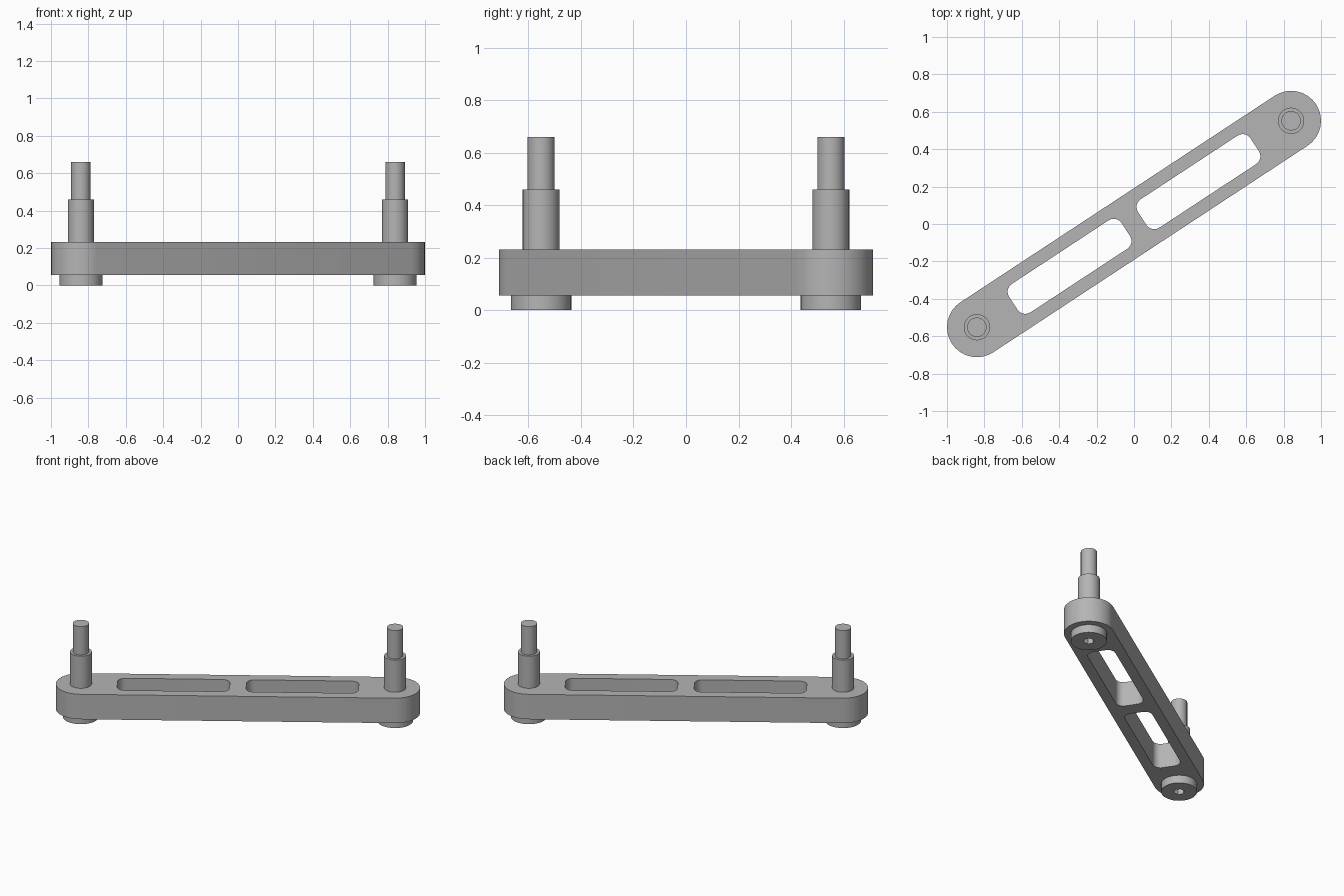
import bpy, bmesh, math
from mathutils import Vector, Matrix

cube = bpy.data.objects.get("Cube")
if cube:
    bpy.data.objects.remove(cube, do_unlink=True)

END = Vector((0.84, 0.552))      # pin centre
ANGLE = math.atan2(END.y, END.x)
REACH = END.length
BAR_R = 0.16
BAR_LOW, BAR_TOP = 0.056, 0.232

grey = bpy.data.materials.new("satin grey")
grey.use_nodes = True
colour = (0.46, 0.46, 0.46, 1)
grey.diffuse_color = colour
grey.node_tree.nodes["Principled BSDF"].inputs["Base Color"].default_value = colour


def finish(name, bm):
    bmesh.ops.recalc_face_normals(bm, faces=bm.faces)
    mesh = bpy.data.meshes.new(name)
    bm.to_mesh(mesh)
    bm.free()
    mesh.materials.append(grey)
    obj = bpy.data.objects.new(name, mesh)
    bpy.context.collection.objects.link(obj)
    bpy.ops.object.select_all(action='DESELECT')
    obj.select_set(True)
    bpy.context.view_layer.objects.active = obj
    bpy.ops.object.shade_smooth_by_angle(angle=math.radians(35))
    return obj


def rounded_rect(x0, x1, half, r, steps):
    """Outline of a rectangle with rounded corners, counter-clockwise."""
    corners = [(x1 - r, half - r), (x0 + r, half - r),
               (x0 + r, r - half), (x1 - r, r - half)]
    pts = []
    for i, (cx, cy) in enumerate(corners):
        for k in range(steps + 1):
            a = (i + k / steps) * math.pi / 2
            p = Vector((cx + r * math.cos(a), cy + r * math.sin(a)))
            if not pts or (p - pts[-1]).length > 1e-4:
                pts.append(p)
    if (pts[0] - pts[-1]).length < 1e-4:
        pts.pop()
    return pts


def extrude_outlines(name, outlines, low, top):
    """Flat plate with holes: filled outlines pulled up to a thickness."""
    bm = bmesh.new()
    for pts in outlines:
        ring = [bm.verts.new((p.x, p.y, low)) for p in pts]
        for a, b in zip(ring, ring[1:] + ring[:1]):
            bm.edges.new((a, b))
    bmesh.ops.triangle_fill(bm, edges=bm.edges[:], use_beauty=True)
    geom = bmesh.ops.extrude_face_region(bm, geom=bm.faces[:], use_keep_orig=True)
    up = [g for g in geom["geom"] if isinstance(g, bmesh.types.BMVert)]
    bmesh.ops.translate(bm, verts=up, vec=(0, 0, top - low))
    bmesh.ops.rotate(bm, verts=bm.verts[:], matrix=Matrix.Rotation(ANGLE, 3, 'Z'))
    return finish(name, bm)


def lathe(name, profile, centre, sides=36):
    """Closed turned part; profile rows are (radius, height, is_hexagonal)."""
    bm = bmesh.new()
    rings = []
    for r, z, hexagonal in profile:
        ring = []
        for i in range(sides):
            a = math.tau * i / sides
            rad = r
            if hexagonal:
                off = a % (math.pi / 3) - math.pi / 6
                rad = r * math.cos(math.pi / 6) / math.cos(off)
            ring.append(bm.verts.new((centre.x + rad * math.cos(a),
                                      centre.y + rad * math.sin(a), z)))
        rings.append(ring)
    for lo, hi in zip(rings, rings[1:]):
        for i in range(sides):
            j = (i + 1) % sides
            bm.faces.new((lo[i], lo[j], hi[j], hi[i]))
    bm.faces.new(rings[0])
    bm.faces.new(rings[-1])
    return finish(name, bm)


# Link bar with two long windows
outer = rounded_rect(-REACH - BAR_R, REACH + BAR_R, BAR_R, BAR_R, 8)
slots = [rounded_rect(0.053, 0.772, 0.091, 0.05, 6),
         rounded_rect(-0.772, -0.053, 0.091, 0.05, 6)]
extrude_outlines("link_bar", [outer] + slots, BAR_LOW, BAR_TOP)

# Stepped pin above and socket screw head below, at each end
for side, sign in (("left", 1), ("right", -1)):
    c = END * sign
    lathe(side + "_stepped_pin",
          [(0.07, BAR_TOP - 0.01, False), (0.07, 0.459, False),
           (0.052, 0.459, False), (0.052, 0.659, False)], c)
    lathe(side + "_screw_head",
          [(0.036, 0.04, True), (0.036, 0, True),
           (0.115, 0, False), (0.115, BAR_LOW + 0.005, False)], c)
